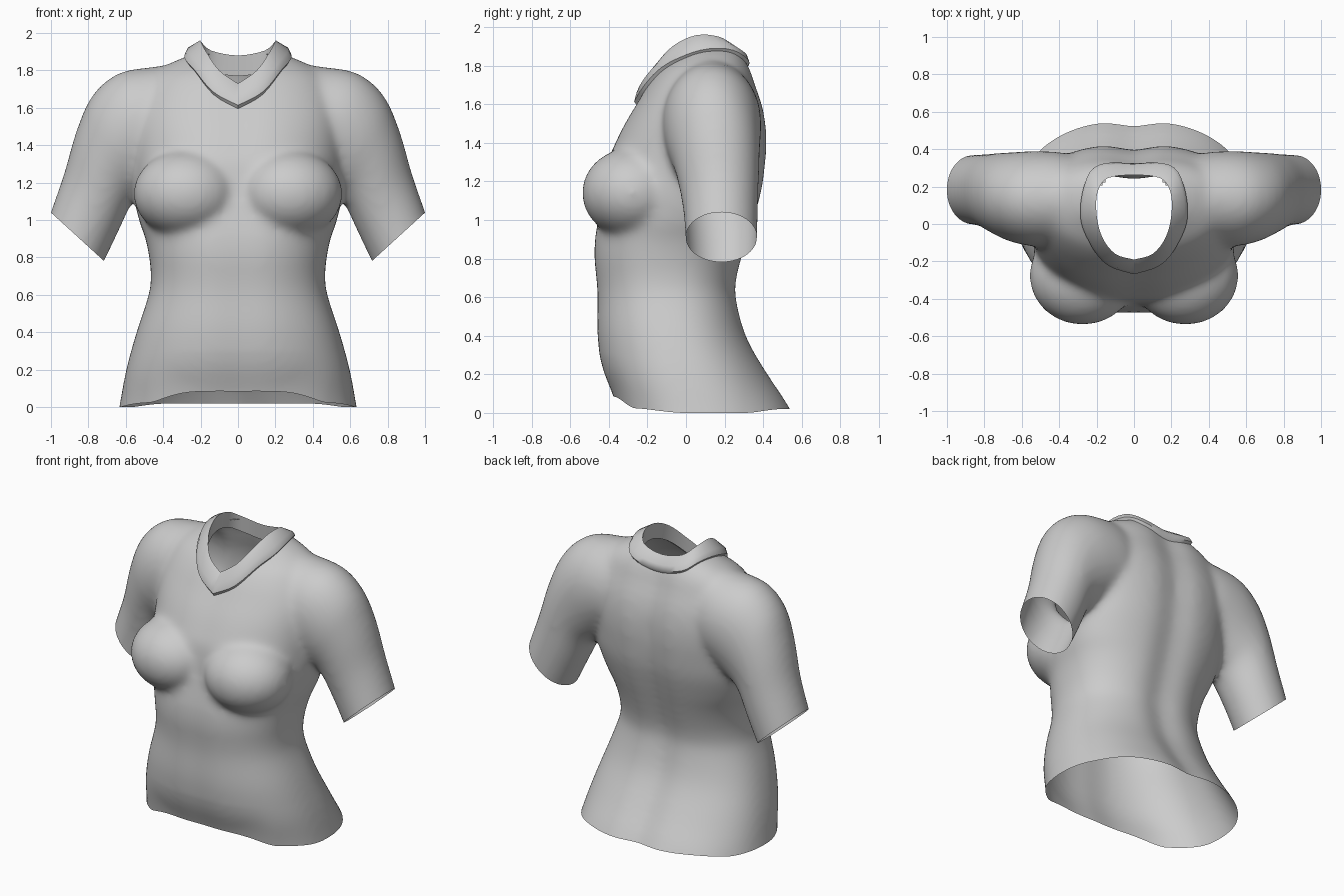
import bpy
import bmesh
import math
from mathutils import Matrix, Vector
from mathutils.bvhtree import BVHTree

cube = bpy.data.objects.get("Cube")
if cube:
    bpy.data.objects.remove(cube, do_unlink=True)

fabric = bpy.data.materials.new("grey fabric")
fabric.use_nodes = True
fabric.diffuse_color = (0.6, 0.6, 0.6, 1)
fabric.node_tree.nodes["Principled BSDF"].inputs["Base Color"].default_value = fabric.diffuse_color


def spline(rows, steps):
    """Smooth curve through rows of numbers of any length."""
    pts = [Vector(r) for r in rows]
    out = []
    for i in range(len(pts) - 1):
        a, b, c, d = pts[max(i - 1, 0)], pts[i], pts[i + 1], pts[min(i + 2, len(pts) - 1)]
        for k in range(steps):
            t = k / steps
            out.append(b + (c - a) * (t / 2)
                       + (a * 2 - b * 5 + c * 4 - d) * (t * t / 2)
                       + (b * 3 - a - c * 3 + d) * (t ** 3 / 2))
    out.append(pts[-1])
    return out


def loft(bm, rings, closed=True):
    """Skin a list of point rings; closed rings also get end caps."""
    loops = [[bm.verts.new(p) for p in ring] for ring in rings]
    count = len(loops[0])
    for low, high in zip(loops, loops[1:]):
        for i in range(count if closed else count - 1):
            j = (i + 1) % count
            bm.faces.new((low[i], low[j], high[j], high[i]))
    if closed:
        bm.faces.new(loops[0][::-1])
        bm.faces.new(loops[-1])


def add_object(name, mesh):
    ob = bpy.data.objects.new(name, mesh)
    bpy.context.scene.collection.objects.link(ob)
    return ob


def power(v, p):
    return math.copysign(abs(v) ** p, v)


def ramp(v):
    v = min(max(v, 0), 1)
    return v * v * (3 - 2 * v)


ANGLES = [math.tau * i / 64 for i in range(64)]

# Torso sections: height, half width, front y, back y, y of widest point
TORSO = [
    (-0.2, 0.67, -0.34, 0.65, 0.08), (0, 0.635, -0.385, 0.555, 0.06),
    (0.2, 0.598, -0.44, 0.435, 0.0), (0.4, 0.543, -0.468, 0.325, -0.05),
    (0.6, 0.478, -0.468, 0.275, -0.08), (0.7, 0.466, -0.475, 0.28, -0.08),
    (0.8, 0.475, -0.485, 0.305, -0.07), (0.9, 0.495, -0.482, 0.335, -0.04),
    (1.0, 0.53, -0.465, 0.365, 0), (1.15, 0.56, -0.435, 0.405, 0.05),
    (1.3, 0.565, -0.415, 0.425, 0.08), (1.4, 0.57, -0.375, 0.43, 0.1),
    (1.5, 0.57, -0.325, 0.425, 0.11), (1.6, 0.56, -0.265, 0.405, 0.12),
    (1.7, 0.52, -0.205, 0.37, 0.13), (1.78, 0.46, -0.14, 0.345, 0.13),
    (1.84, 0.36, -0.06, 0.315, 0.14), (1.89, 0.24, 0.0, 0.28, 0.14),
]


def torso_ring(row):
    z, width, front, back, mid = row
    ring = []
    for a in ANGLES:
        x = width * power(math.cos(a), 0.88)
        s = power(math.sin(a), 0.88)
        y = mid + s * (back - mid if s > 0 else mid - front)
        # Shallow furrow down the spine and the belly
        depth = 0.035 if s > 0 else -0.012
        y -= depth * abs(s) * math.exp(-(x / 0.11) ** 2)
        ring.append((x, y, z))
    return ring


# Sleeve sections: outer x, z, inner x, z, front y, back y
SLEEVE = [
    (0.25, 1.84, 0.2, 1.3, -0.08, 0.33), (0.45, 1.82, 0.3, 1.25, -0.11, 0.38),
    (0.64, 1.785, 0.4, 1.2, -0.12, 0.39), (0.78, 1.665, 0.48, 1.15, -0.1, 0.385),
    (0.865, 1.475, 0.56, 1.1, -0.06, 0.38), (0.93, 1.25, 0.638, 0.94, -0.02, 0.375),
    (1.003, 1.04, 0.715, 0.78, -0.003, 0.37), (1.04, 0.93, 0.77, 0.67, 0, 0.365),
]


def sleeve_ring(row, side):
    ox, oz, ix, iz, front, back = row
    ring = []
    for a in ANGLES:
        c = math.cos(a)
        ring.append((side * ((ox + ix) / 2 + c * (ox - ix) / 2),
                     (front + back) / 2 + math.sin(a) * (back - front) / 2,
                     (oz + iz) / 2 + c * (oz - iz) / 2))
    return ring


# Solid body: torso, sleeves and bust, fused into one smooth skin
bm = bmesh.new()
loft(bm, [torso_ring(r) for r in spline(TORSO, 4)])
for side in (-1, 1):
    loft(bm, [sleeve_ring(r, side) for r in spline(SLEEVE, 4)])
    bust = Matrix.LocRotScale(Vector((side * 0.275, -0.275, 1.14)), None, Vector((0.285, 0.265, 0.235)))
    bmesh.ops.create_uvsphere(bm, u_segments=40, v_segments=24, radius=1, matrix=bust)
bmesh.ops.recalc_face_normals(bm, faces=bm.faces)
mesh = bpy.data.meshes.new("shirt_body")
bm.to_mesh(mesh)
bm.free()
body = add_object("shirt_body", mesh)
remesh = body.modifiers.new("fuse", 'REMESH')
remesh.mode = 'VOXEL'
remesh.voxel_size = 0.018
soften = body.modifiers.new("soften", 'SMOOTH')
soften.factor = 0.5
soften.iterations = 24
bpy.context.view_layer.update()
graph = bpy.context.evaluated_depsgraph_get()
skin = bpy.data.meshes.new_from_object(body.evaluated_get(graph))
body.modifiers.clear()
body.data = skin

bm = bmesh.new()
bm.from_mesh(skin)
surface = BVHTree.FromBMesh(bm)


def trim(faces, point, normal):
    """Cut the chosen faces open along a plane."""
    edges = {e for f in faces for e in f.edges}
    verts = {v for f in faces for v in f.verts}
    bmesh.ops.bisect_plane(bm, geom=list(faces) + list(edges) + list(verts),
                           plane_co=point, plane_no=normal, clear_outer=True)


# Open the hem and the two cuffs
trim(bm.faces[:], (0, 0, 0), (0, 0, -1))
for side in (-1, 1):
    arm = []
    for f in bm.faces:
        c = f.calc_center_median()
        if c.x * side > 0.6 and c.z > 0.6:
            arm.append(f)
    trim(arm, (side, 0, 1.04), (side * 0.26, 0, -0.285))

# Lift the hem at the front
for v in bm.verts:
    if v.co.z < 0.3:
        y = v.co.y
        rise = 0.025 * ramp(-y / 0.3) + 0.06 * ramp((-y - 0.26) / 0.12) + 0.02 * ramp((y - 0.3) / 0.2)
        v.co.z += rise * (1 - v.co.z / 0.3)

# Open the neck
hole = []
for f in bm.faces:
    c = f.calc_center_median()
    if c.z > 1.5 and (c.x / 0.235) ** 2 + ((c.y - 0.04) / 0.255) ** 2 < 1:
        hole.append(f)
bmesh.ops.delete(bm, geom=hole, context='FACES')
bm.to_mesh(skin)
bm.free()
skin.materials.clear()
skin.materials.append(fabric)
skin.shade_smooth()

# Collar half: rim point and base point, from the front seam to the nape
RIM = [(0, -0.19, 1.73), (0.1, -0.16, 1.8), (0.17, -0.07, 1.9), (0.2, 0.05, 1.957),
       (0.195, 0.17, 1.95), (0.14, 0.245, 1.905), (0, 0.262, 1.88)]
BASE = [(0, -0.258, 1.605), (0.13, -0.205, 1.675), (0.225, -0.08, 1.79), (0.275, 0.03, 1.87),
        (0.25, 0.2, 1.87), (0.18, 0.31, 1.83), (0, 0.335, 1.8)]


def full_path(half):
    return spline(half + [(-x, y, z) for x, y, z in half[-2::-1]], 4)


rows = [[], [], [], [], []]
for rim, base in zip(full_path(RIM), full_path(BASE)):
    base = surface.find_nearest(base)[0]
    out = Vector((rim.x, rim.y - 0.04, 0)).normalized()
    up = Vector((0, 0, 1))
    fold = base.lerp(rim, 0.4) + out * 0.027 + up * 0.012
    for row, p in zip(rows, (base - up * 0.012, base + out * 0.016 + up * 0.012, fold, rim,
                             rim + out * 0.012 - up * 0.11)):
        row.append(p)
bm = bmesh.new()
loft(bm, rows, closed=False)
bmesh.ops.recalc_face_normals(bm, faces=bm.faces)
mesh = bpy.data.meshes.new("collar")
bm.to_mesh(mesh)
bm.free()
mesh.materials.append(fabric)
mesh.shade_smooth()
mesh.set_sharp_from_angle(angle=math.radians(50))
add_object("collar", mesh)
